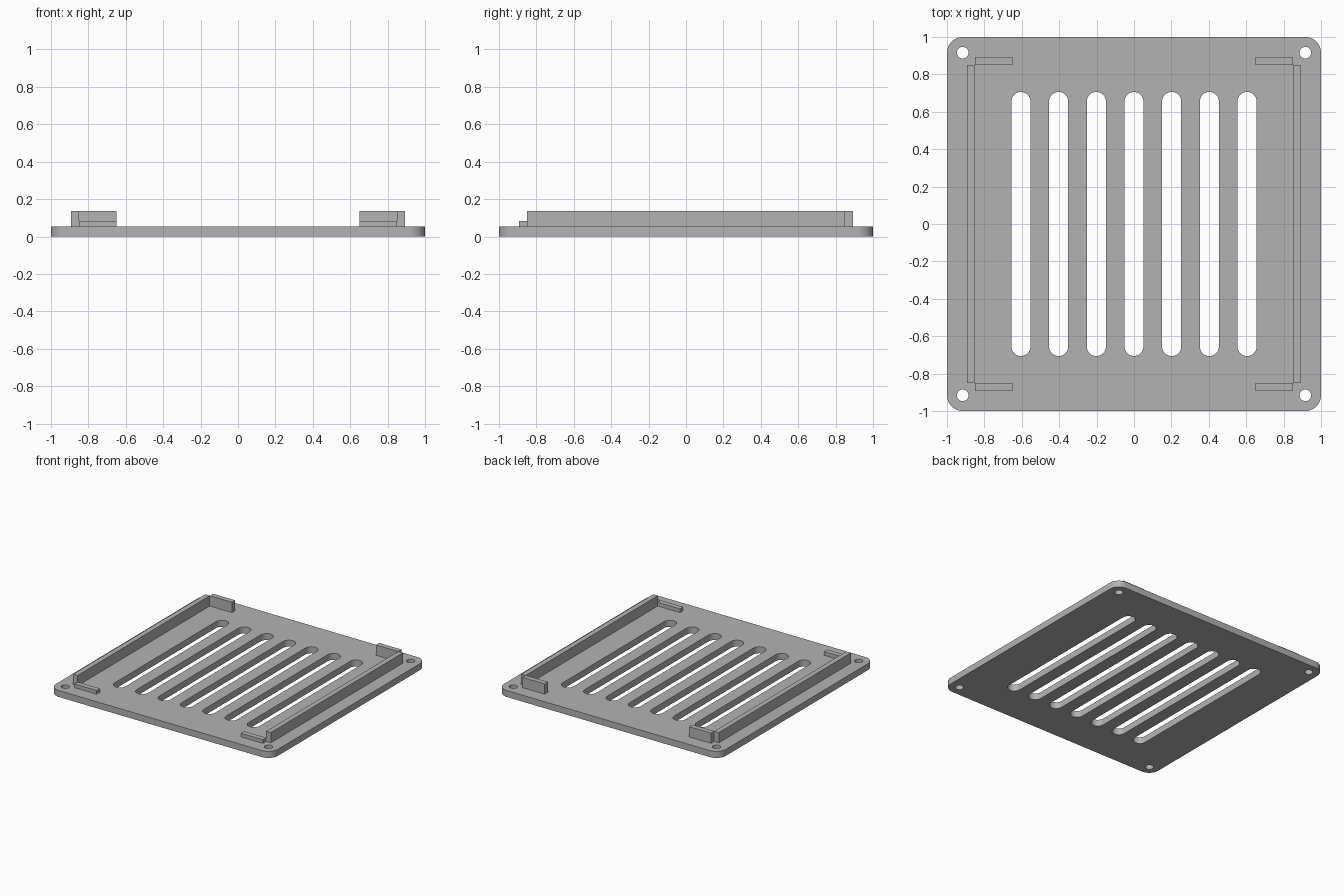
import bpy
import bmesh
from math import sin, cos, pi

cube = bpy.data.objects.get("Cube")
if cube:
    bpy.data.objects.remove(cube, do_unlink=True)

PLATE_TOP = 0.053
RAIL_TOP = 0.137
LOW_TAB_TOP = 0.083

grey = bpy.data.materials.new("plain grey")
grey.use_nodes = True
grey.diffuse_color = (0.45, 0.45, 0.45, 1)
grey.node_tree.nodes["Principled BSDF"].inputs["Base Color"].default_value = grey.diffuse_color


def rounded_outline(cx, cy, half_x, half_y, radius, steps=10):
    """Points around a rectangle with rounded corners."""
    points = []
    corners = [(1, 1), (-1, 1), (-1, -1), (1, -1)]
    for i, (sx, sy) in enumerate(corners):
        for k in range(steps + 1):
            a = (i + k / steps) * pi / 2
            p = (cx + sx * (half_x - radius) + radius * cos(a),
                 cy + sy * (half_y - radius) + radius * sin(a))
            if not points or abs(p[0] - points[-1][0]) + abs(p[1] - points[-1][1]) > 1e-5:
                points.append(p)
    first, last = points[0], points[-1]
    if abs(first[0] - last[0]) + abs(first[1] - last[1]) < 1e-5:
        points.pop()
    return points


def filled_plate(name, outlines, height):
    """Extrude a filled 2D profile; inner outlines become openings."""
    curve = bpy.data.curves.new(name, 'CURVE')
    curve.dimensions = '2D'
    curve.fill_mode = 'BOTH'
    curve.extrude = height / 2
    for outline in outlines:
        spline = curve.splines.new('POLY')
        spline.points.add(len(outline) - 1)
        for point, (x, y) in zip(spline.points, outline):
            point.co = (x, y, 0, 1)
        spline.use_cyclic_u = True
    source = bpy.data.objects.new(name + "_profile", curve)
    bpy.context.collection.objects.link(source)
    graph = bpy.context.evaluated_depsgraph_get()
    mesh = bpy.data.meshes.new_from_object(source.evaluated_get(graph))
    bpy.data.objects.remove(source, do_unlink=True)

    bm = bmesh.new()
    bm.from_mesh(mesh)
    bmesh.ops.remove_doubles(bm, verts=bm.verts, dist=1e-5)
    bmesh.ops.translate(bm, verts=bm.verts, vec=(0, 0, height / 2))
    bmesh.ops.recalc_face_normals(bm, faces=bm.faces)
    bm.to_mesh(mesh)
    bm.free()
    mesh.materials.clear()
    mesh.materials.append(grey)
    obj = bpy.data.objects.new(name, mesh)
    bpy.context.collection.objects.link(obj)
    return obj


def block(name, x, y, z):
    """Box given by its (min, max) range on each axis."""
    bm = bmesh.new()
    bmesh.ops.create_cube(bm, size=1)
    for v in bm.verts:
        v.co = [(lo + hi) / 2 + c * (hi - lo) for c, (lo, hi) in zip(v.co, (x, y, z))]
    mesh = bpy.data.meshes.new(name)
    bm.to_mesh(mesh)
    bm.free()
    mesh.materials.append(grey)
    bpy.context.collection.objects.link(bpy.data.objects.new(name, mesh))


# Base plate with seven slots and four screw holes
outlines = [rounded_outline(0, 0, 1, 1, 0.085)]
outlines += [rounded_outline(i * 0.2015, 0, 0.051, 0.706, 0.051) for i in range(-3, 4)]
outlines += [rounded_outline(sx * 0.916, sy * 0.916, 0.031, 0.031, 0.031)
             for sx in (-1, 1) for sy in (-1, 1)]
plate = filled_plate("vent_plate", outlines, PLATE_TOP)
bpy.ops.object.select_all(action='DESELECT')
plate.select_set(True)
bpy.context.view_layer.objects.active = plate
bpy.ops.object.shade_smooth_by_angle(angle=pi / 6)

# Side rails, low front tabs and tall back tabs, mirrored left and right
for side, s in (("left", 1), ("right", -1)):
    rail_x = sorted((s * 0.85, s * 0.892))
    tab_x = sorted((s * 0.65, s * 0.85))
    block(side + "_rail", rail_x, (-0.851, 0.851), (PLATE_TOP, RAIL_TOP))
    block(side + "_front_tab", tab_x, (-0.892, -0.85), (PLATE_TOP, LOW_TAB_TOP))
    block(side + "_back_tab", tab_x, (0.85, 0.892), (PLATE_TOP, RAIL_TOP))
